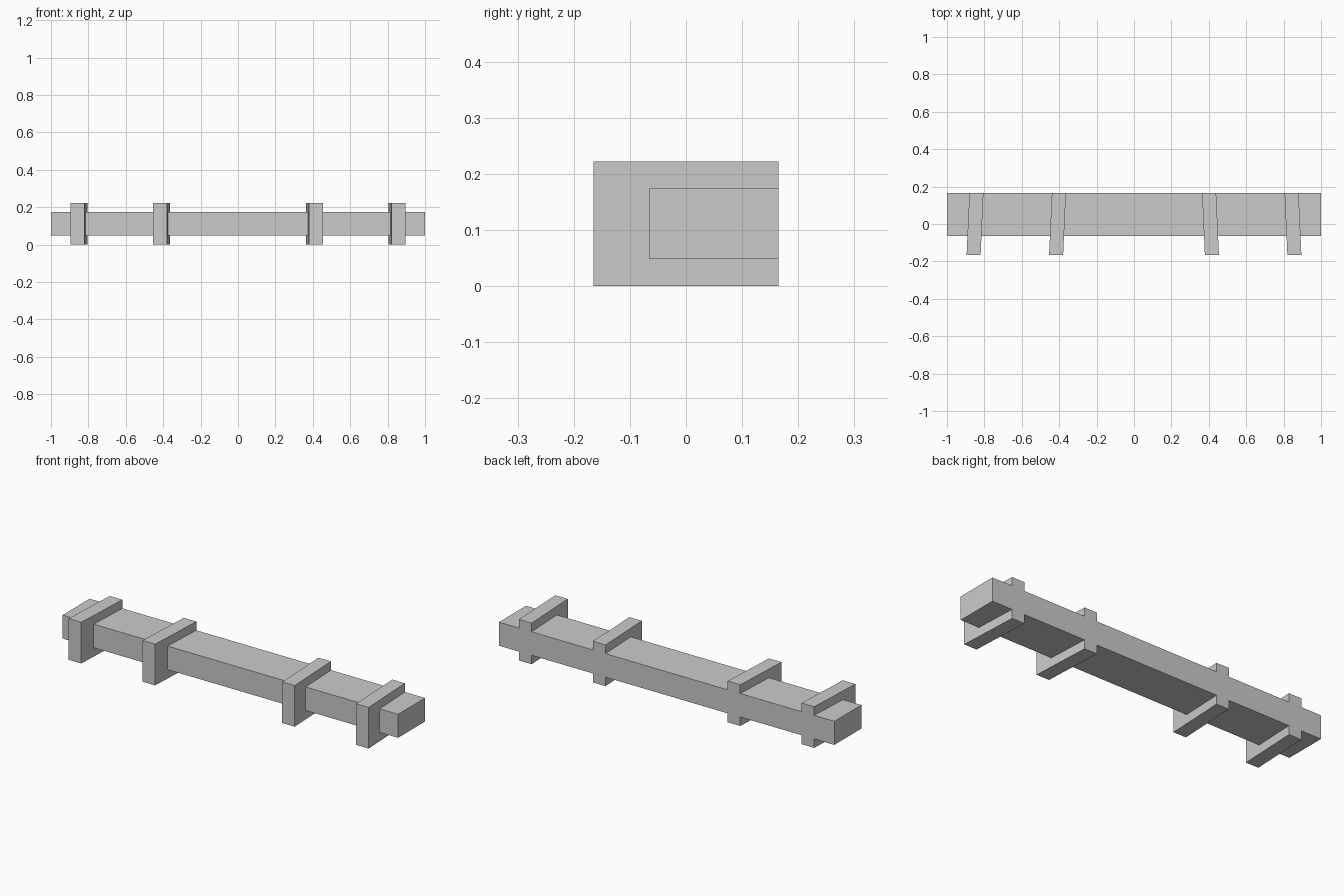
import bpy
import bmesh

cube = bpy.data.objects.get("Cube")
if cube:
    bpy.data.objects.remove(cube, do_unlink=True)

grey = bpy.data.materials.new("plain grey")
grey.use_nodes = True
colour = (0.6, 0.6, 0.6, 1)
grey.diffuse_color = colour
grey.node_tree.nodes["Principled BSDF"].inputs["Base Color"].default_value = colour

BACK = 0.165


def block(name, x, y, z, front_shift=0):
    """Box between the given limits, its front end sheared sideways."""
    bm = bmesh.new()
    bmesh.ops.create_cube(bm, size=1)
    for v in bm.verts:
        shift = front_shift if v.co.y < 0 else 0
        v.co = [lim[c > 0] for lim, c in zip((x, y, z), v.co)]
        v.co.x += shift
    mesh = bpy.data.meshes.new(name)
    bm.to_mesh(mesh)
    bm.free()
    mesh.materials.append(grey)
    obj = bpy.data.objects.new(name, mesh)
    bpy.context.collection.objects.link(obj)
    return obj


# Long horizontal beam
block("beam", (-1, 1), (-0.065, BACK), (0.048, 0.175))

# Slightly splayed brackets, mirrored left and right
for label, inner in (("inner", 0.364), ("outer", 0.805)):
    for side, s in (("left", 1), ("right", -1)):
        x = sorted((s * inner, s * (inner + 0.075)))
        block(f"{label}_bracket_{side}", x, (-0.165, BACK), (0, 0.222), s * 0.015)
